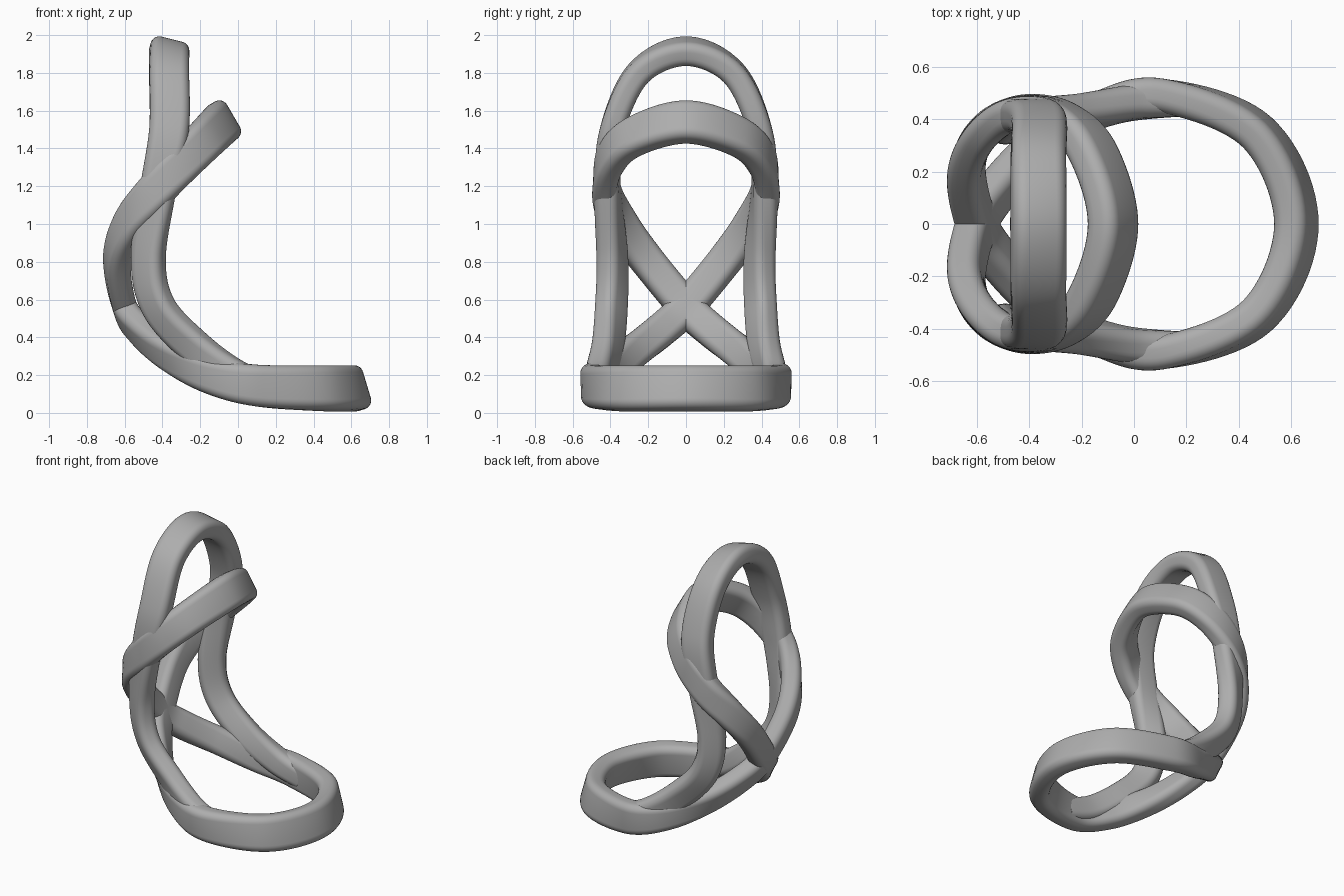
import bpy, bmesh, math
from mathutils import Vector

cube = bpy.data.objects.get("Cube")
if cube:
    bpy.data.objects.remove(cube)

grey = bpy.data.materials.new("satin_grey")
grey.use_nodes = True
COLOUR = (0.42, 0.42, 0.42, 1)
grey.diffuse_color = COLOUR
grey.node_tree.nodes["Principled BSDF"].inputs["Base Color"].default_value = COLOUR

THICK, RADIUS, STEPS, ARC = 0.13, 0.048, 12, 6


def spline(a, b, c, d, t):
    """Smooth curve between b and c."""
    return 0.5 * (2 * b + (c - a) * t + (2 * a - 5 * b + 4 * c - d) * t * t
                  + (3 * b - a - 3 * c + d) * t ** 3)


def section(width):
    """Rounded rectangle: offsets across the band and through it."""
    out = []
    for i, (sx, sy) in enumerate(((1, 1), (-1, 1), (-1, -1), (1, -1))):
        for k in range(ARC + 1):
            a = math.pi / 2 * (i + k / ARC)
            out.append((sx * (width / 2 - RADIUS) + RADIUS * math.cos(a),
                        sy * (THICK / 2 - RADIUS) + RADIUS * math.sin(a)))
    return out


def mirror_path(half):
    """Close a half path with its reflection across y = 0."""
    return [((p[0], -p[1], p[2]), (n[0], -n[1], n[2]), w) for p, n, w in reversed(half)]


def band(name, keys, closed):
    """Sweep the section along keys of (position, face normal, width)."""
    n = len(keys)
    pos = [Vector(k[0]) for k in keys]
    nor = [Vector(k[1]).normalized() for k in keys]
    wid = [k[2] for k in keys]

    def pick(seq, i):
        return seq[i % n] if closed else seq[max(0, min(n - 1, i))]

    samples = []
    for i in range(n if closed else n - 1):
        for s in range(STEPS):
            samples.append([spline(*(pick(seq, i + j) for j in (-1, 0, 1, 2)), s / STEPS)
                            for seq in (pos, nor, wid)])
    if not closed:
        samples.append([pos[-1], nor[-1], wid[-1]])

    bm = bmesh.new()
    rings, m = [], len(samples)
    for i, (p, face, w) in enumerate(samples):
        nxt = samples[(i + 1) % m if closed else min(i + 1, m - 1)][0]
        prv = samples[i - 1 if closed else max(i - 1, 0)][0]
        tangent = (nxt - prv).normalized()
        up = (face - tangent * face.dot(tangent)).normalized()
        side = tangent.cross(up)
        rings.append([bm.verts.new(p + side * u + up * v) for u, v in section(w)])
    for i in range(m if closed else m - 1):
        a, b = rings[i], rings[(i + 1) % m]
        for k in range(len(a)):
            j = (k + 1) % len(a)
            bm.faces.new((a[k], a[j], b[j], b[k]))
    if not closed:
        bm.faces.new(rings[0])
        bm.faces.new(rings[-1])
    bmesh.ops.recalc_face_normals(bm, faces=bm.faces)
    mesh = bpy.data.meshes.new(name)
    bm.to_mesh(mesh)
    bm.free()
    mesh.materials.append(grey)
    obj = bpy.data.objects.new(name, mesh)
    bpy.context.collection.objects.link(obj)
    bpy.ops.object.select_all(action="DESELECT")
    obj.select_set(True)
    bpy.context.view_layer.objects.active = obj
    bpy.ops.object.shade_smooth_by_angle(angle=math.radians(40))


# Figure-eight band: seat ring, rear crossing, tilted upper ring
eight = [
    ((0.62, 0, 0.13), (1, 0, 0.3), 0.24),
    ((0.47, 0.35, 0.13), (0.7, 0.7, 0.2), 0.24),
    ((0.1, 0.49, 0.145), (0, 1, 0), 0.22),
    ((-0.15, 0.43, 0.2), (-0.3, 1, -0.15), 0.19),
    ((-0.37, 0.29, 0.315), (-0.6, 0.7, -0.4), 0.18),
    ((-0.52, 0.13, 0.44), (-0.85, 0.3, -0.4), 0.18),
    ((-0.6, 0, 0.56), (-1, 0, -0.3), 0.18),
    ((-0.64, -0.2, 0.8), (-1, -0.35, 0.05), 0.18),
    ((-0.58, -0.34, 0.99), (-0.8, -0.7, 0.1), 0.19),
    ((-0.45, -0.42, 1.16), (-0.3, -1, 0), 0.2),
    ((-0.29, -0.405, 1.33), (0.25, -1, 0.1), 0.21),
    ((-0.16, -0.28, 1.46), (0.65, -0.7, 0.4), 0.22),
    ((-0.08, 0, 1.54), (0.86, 0, 0.5), 0.23),
]
band("seat_and_upper_ring", eight + mirror_path(eight)[1:-1], True)

# Tall arch: head loop, side posts, feet merging into the seat ring
arch = [
    ((-0.365, 0, 1.915), (0.25, 0, 1), 0.21),
    ((-0.365, 0.25, 1.8), (0.1, 0.75, 0.65), 0.21),
    ((-0.365, 0.39, 1.5), (0, 1, 0.2), 0.21),
    ((-0.42, 0.415, 1.2), (-0.1, 1, 0), 0.19),
    ((-0.475, 0.39, 0.82), (-0.5, 0.85, 0), 0.18),
    ((-0.42, 0.395, 0.56), (-0.5, 0.8, -0.3), 0.18),
    ((-0.23, 0.415, 0.35), (-0.4, 0.9, -0.3), 0.18),
    ((-0.02, 0.46, 0.2), (-0.2, 1, -0.1), 0.17),
    ((0.18, 0.475, 0.13), (0, 1, 0), 0.16),
]
band("tall_arch", mirror_path(arch) + arch[1:], False)
